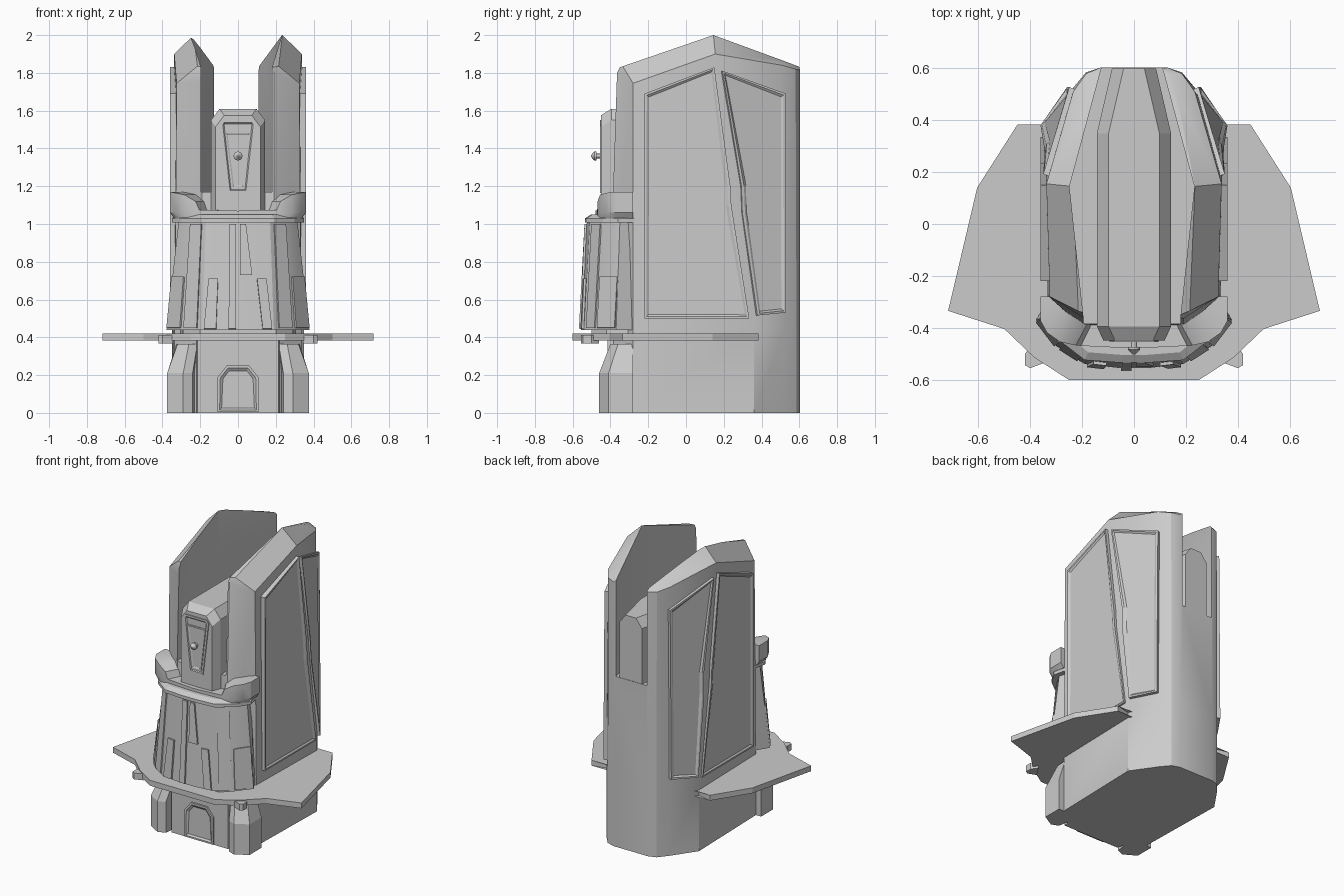
import bpy, bmesh
from mathutils import Vector

if "Cube" in bpy.data.objects:
    bpy.data.objects.remove(bpy.data.objects["Cube"])


def finish(name, bm, smooth=None):
    bmesh.ops.recalc_face_normals(bm, faces=bm.faces)
    me = bpy.data.meshes.new(name)
    bm.to_mesh(me)
    bm.free()
    ob = bpy.data.objects.new(name, me)
    bpy.context.collection.objects.link(ob)
    if smooth:
        shade(ob, smooth)
    return ob


def shade(ob, angle):
    bpy.ops.object.select_all(action='DESELECT')
    ob.select_set(True)
    bpy.context.view_layer.objects.active = ob
    bpy.ops.object.shade_smooth_by_angle(angle=angle)


def bridge(bm, loops):
    for a, b in zip(loops, loops[1:]):
        n = len(a)
        for i in range(n):
            bm.faces.new((a[i], a[(i + 1) % n], b[(i + 1) % n], b[i]))


def loft(name, halves, smooth=None):
    """Loft of half outlines (x > 0), mirrored; caps are strips across x = 0."""
    bm = bmesh.new()
    loops = []
    for h in halves:
        pts = list(h) + [(-x, y, z) for x, y, z in reversed(h)]
        loops.append([bm.verts.new(p) for p in pts])
    bridge(bm, loops)
    n = len(loops[0])
    for lp in (loops[0], loops[-1]):
        for i in range(n // 2 - 1):
            bm.faces.new((lp[i], lp[i + 1], lp[n - 2 - i], lp[n - 1 - i]))
    return finish(name, bm, smooth)


def pair(name, levels, sides=(1, -1)):
    """Closed loops lofted into a solid, once per side."""
    for s in sides:
        bm = bmesh.new()
        loops = [[bm.verts.new((s * x, y, z)) for x, y, z in lv] for lv in levels]
        bridge(bm, loops)
        bm.faces.new(loops[0])
        bm.faces.new(loops[-1])
        suffix = "" if len(sides) == 1 else ("_right" if s > 0 else "_left")
        finish(name + suffix, bm)


def plate(name, pts, out, back, rim=0, depth=0, sides=(1, -1)):
    """Slab around an outline, raised along its normal, with optional recessed middle."""
    for s in sides:
        p = [Vector((s * x, y, z)) for x, y, z in pts]
        nrm = sum(((p[i] - p[0]).cross(p[i + 1] - p[0]) for i in range(1, len(p) - 1)), Vector()).normalized()
        if nrm.x * s * 0.6 - nrm.y * 0.4 < 0:
            nrm = -nrm
        bm = bmesh.new()
        lo = [bm.verts.new(q - nrm * back) for q in p]
        hi = [bm.verts.new(q + nrm * out) for q in p]
        bridge(bm, [lo, hi])
        bm.faces.new(lo)
        top = bm.faces.new(hi)
        bmesh.ops.recalc_face_normals(bm, faces=bm.faces)
        if rim:
            bmesh.ops.inset_region(bm, faces=[top], thickness=rim * .5)
            bmesh.ops.inset_region(bm, faces=[top], thickness=rim * .5, depth=depth)
        suffix = "" if len(sides) == 1 else ("_right" if s > 0 else "_left")
        finish(name + suffix, bm)


def at(pts, z):
    return [(x, y, z) for x, y in pts]


# Tower hull: corner edge moves forward as it rises, peaked roof
low = [(.19, -.41), (.335, -.28), (.35, .36), (.235, .525), (.185, .585), (.13, .603)]
top = [(.19, -.365, 1.80), (.325, -.28, 1.745), (.338, .155, 1.90),
       (.235, .51, 1.84), (.185, .58, 1.82), (.13, .603, 1.815)]
ridge = [(.18, -.35, 1.83), (.215, -.335, 1.835), (.235, .145, 2.0),
         (.165, .50, 1.87), (.14, .58, 1.84), (.11, .60, 1.832)]
hull = loft("tower_hull", [at(low, 0), at(low, .45), top, ridge])

# Slot through the upper tower
slot = [(.187, -.7), (.187, -.36), (.241, .145), (.118, .60), (.112, .7)]
cutter = loft("slot_cutter", [at(slot, 1.17), at(slot, 2.3)])
cutter.location.x = -.008
cutter.hide_render = True
mod = hull.modifiers.new("slot", 'BOOLEAN')
mod.operation = 'DIFFERENCE'
mod.solver = 'EXACT'
mod.object = cutter
bpy.context.view_layer.objects.active = hull
bpy.ops.object.modifier_apply(modifier=mod.name)
bpy.data.objects.remove(cutter)
shade(hull, .5)

# Central spine standing in the slot


def spine(y, w, h):
    return [(w, y, .95), (w, y, h - .06), (w - .045, y, h)]


loft("spine", [spine(-.45, .118, 1.575), spine(-.395, .143, 1.61),
               spine(.35, .143, 1.61), spine(.6, .085, 1.61)])


# Hull side panels
def hull_x(y, z):
    def look(pts):
        for (x0, y0), (x1, y1) in zip(pts, pts[1:]):
            if y <= y1:
                return x0 + (x1 - x0) * (y - y0) / (y1 - y0)
    t = (z - .45) / 1.4
    return look(low[1:]) * (1 - t) + look([p[:2] for p in top[1:]]) * t


front_panel = [(-.22, .5), (-.22, 1.69), (.15, 1.83), (.235, 1.2), (.24, 1.1), (.335, .5)]
back_panel = [(.185, 1.81), (.52, 1.69), (.52, .53), (.37, .515), (.29, 1.06), (.285, 1.2)]
plate("side_panel", [(.342, y, z) for y, z in front_panel], .018, .04, .03, -.008)
plate("rear_side_panel", [(hull_x(y, z), y, z) for y, z in back_panel], .022, .05, .03, -.008)

# Tapered window frame and knob on the spine front
frame = [(-.095, -.45, 1.53), (-.08, -.45, 1.55), (.08, -.45, 1.55), (.095, -.45, 1.53),
         (.052, -.45, 1.165), (-.052, -.45, 1.165)]
plate("window_frame", frame, .006, .02, .03, -.012, sides=(1,))
inner = [(-.07, -.45, 1.485), (.07, -.45, 1.485), (.035, -.45, 1.19), (-.035, -.45, 1.19)]
plate("window_insert", inner, .004, .02, .02, -.004, sides=(1,))
rings = [(-.44, .012), (-.475, .012), (-.475, .024), (-.485, .024), (-.503, .006)]
bm = bmesh.new()
for (y0, r0), (y1, r1) in zip(rings[::2], [rings[1], rings[3]]):
    g = bmesh.ops.create_cone(bm, segments=12, radius1=r0, radius2=r1, depth=abs(y1 - y0), cap_ends=True)
    for v in g["verts"]:
        v.co = Vector((v.co.x, (y0 + y1) / 2 - v.co.z, v.co.y + 1.36))
g = bmesh.ops.create_cone(bm, segments=12, radius1=.024, radius2=.005, depth=.018, cap_ends=True)
for v in g["verts"]:
    v.co = Vector((v.co.x, -.494 - v.co.z, v.co.y + 1.36))
finish("front_knob", bm, .6)

# Collar: raised arms at the sides, low across the front
collar = [(.36, -.28, 1.17), (.36, -.375, 1.17), (.335, -.42, 1.165), (.285, -.455, 1.155),
          (.225, -.468, 1.12), (.205, -.47, 1.075), (0, -.48, 1.07)]
collar += [(-x, y, z) for x, y, z in reversed(collar[:-1])]
bm = bmesh.new()
sections = []
for x, y, z in collar:
    ix, iy = x * .76, min(y + .1, -.28)
    sections.append([bm.verts.new(p) for p in
                     ((x * .94, y, 1.03), (x, y, 1.06), (x, y, z), (ix, iy, z), (ix, iy, 1.03))])
bridge(bm, sections)
bm.faces.new(sections[0])
bm.faces.new(sections[-1])
finish("collar", bm, .5)

# Flared front skirt with a thin ledge on top
s_bot = [(.32, -.27), (.378, -.37), (.30, -.47), (.19, -.54), (.06, -.555)]
s_top = [(.29, -.27), (.315, -.35), (.26, -.44), (.17, -.51), (.05, -.525)]
flip = lambda pts: pts[::-1]
loft("front_skirt", [at(flip(s_bot), .44), at(flip(s_top), 1.01)], .35)
ledge = [(.05, -.535), (.19, -.525), (.30, -.44), (.35, -.36), (.33, -.27)]
ledge_in = [(x * .93, y + .03) for x, y in ledge]
loft("skirt_ledge", [at(ledge, 1.008), at(ledge, 1.03), at(ledge_in, 1.05)])
neck = [(.2, -.50), (.29, -.42), (.31, -.27)]
loft("skirt_neck", [at(neck, .40), at(neck, .46)])


# Raised strips and plates on the skirt
def skirt(x, z):
    t = (z - .44) / .57
    prof = [tuple(b + (c - b) * t for b, c in zip(p, q)) for p, q in zip(s_bot, s_top)]
    prof = prof[:0:-1]
    if abs(x) <= prof[0][0]:
        return (x, prof[0][1], z)
    for (x0, y0), (x1, y1) in zip(prof, prof[1:]):
        if abs(x) <= x1 + .01:
            return (x, y0 + (y1 - y0) * (abs(x) - x0) / (x1 - x0), z)
    return (x, prof[-1][1], z)


strips = {"centre_strip": [(-.045, 1.0), (-.01, 1.0), (-.01, .445), (-.05, .445)],
          "short_strip": [(.01, 1.0), (.042, 1.0), (.075, .73), (.01, .73)],
          "left_strip": [(-.155, .71), (-.105, .71), (-.115, .445), (-.18, .445)],
          "right_strip": [(.1, .71), (.15, .71), (.18, .445), (.13, .445)]}
for name, pts in strips.items():
    plate(name, [skirt(x, z) for x, z in pts], .012, .03, sides=(1,))
plate("skirt_upper_plate", [skirt(x, z) for x, z in
                            [(.19, 1.0), (.25, 1.0), (.285, .45), (.215, .45)]], .008, .03)
plate("skirt_side_plate", [skirt(x, z) for x, z in
                           [(.283, .72), (.347, .72), (.373, .45), (.302, .45)]], .008, .03)

# Flat winged platform
wing = [(.25, -.602), (.385, -.515), (.5, -.405), (.717, -.335), (.605, .14), (.45, .383), (.335, .355)]
loft("winged_platform", [at(wing, .383), at(wing, .42)])
clip = [(.355, -.51), (.345, -.535), (.40, -.556), (.42, -.545), (.42, -.50), (.39, -.46)]
pair("platform_clip", [at(clip, .368), at(clip, .412)])

# Base pillars
foot = [(.22, -.28), (.24, -.44), (.29, -.46), (.375, -.41), (.375, -.28)]
head = [(.215, -.28), (.215, -.38), (.26, -.40), (.32, -.36), (.325, -.28)]
pair("base_pillar", [at(foot, 0), at(foot, .21), at(head, .365)])

# Base front and door
block = [(.215, -.415), (.23, -.3)]
loft("base_front", [at(block, 0), at(block, .39)])
door = [(-.108, -.415, .005), (-.108, -.415, .19), (-.06, -.415, .25),
        (.06, -.415, .25), (.108, -.415, .19), (.108, -.415, .005)]
plate("door", door, .012, .02, .03, -.01, sides=(1,))
